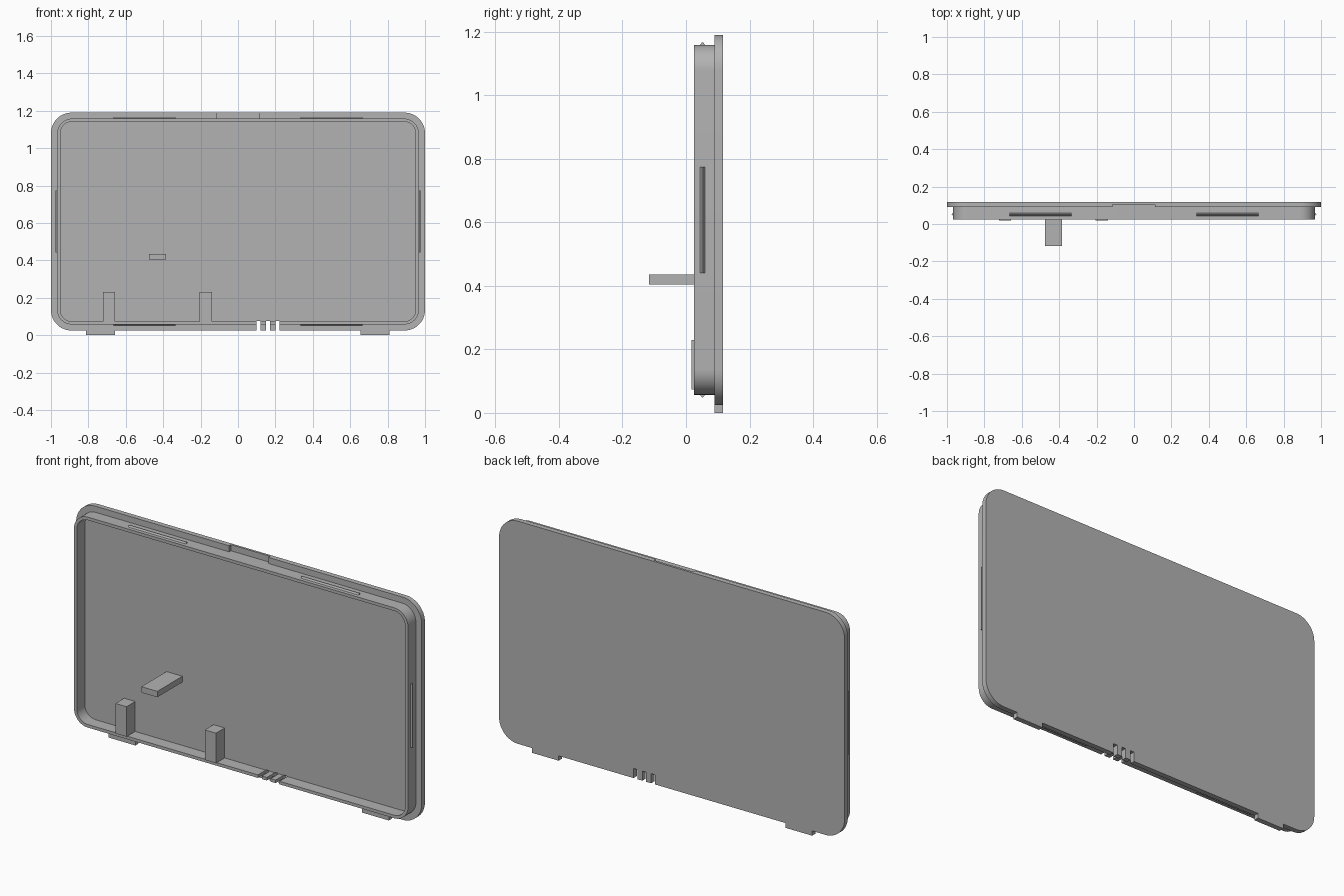
import bpy, bmesh, math
from mathutils import Vector

cube = bpy.data.objects.get("Cube")
if cube:
    bpy.data.objects.remove(cube, do_unlink=True)

grey = bpy.data.materials.new("plain grey")
grey.use_nodes = True
grey.diffuse_color = (0.45, 0.45, 0.45, 1)
grey.node_tree.nodes["Principled BSDF"].inputs["Base Color"].default_value = (0.45, 0.45, 0.45, 1)

MID_Z = 0.6075  # centre height of the panel


def add_object(name, bm):
    bmesh.ops.recalc_face_normals(bm, faces=bm.faces)
    mesh = bpy.data.meshes.new(name)
    bm.to_mesh(mesh)
    bm.free()
    mesh.materials.append(grey)
    obj = bpy.data.objects.new(name, mesh)
    bpy.context.collection.objects.link(obj)
    return obj


def box(name, x0, x1, y0, y1, z0, z1):
    bm = bmesh.new()
    bmesh.ops.create_cube(bm, size=1)
    for v in bm.verts:
        v.co = Vector(((x0 + x1) / 2 + v.co.x * (x1 - x0),
                       (y0 + y1) / 2 + v.co.y * (y1 - y0),
                       (z0 + z1) / 2 + v.co.z * (z1 - z0)))
    return add_object(name, bm)


def rounded_loop(half_w, half_h, radius, steps=12):
    points = []
    for corner, (sx, sz) in enumerate([(1, 1), (-1, 1), (-1, -1), (1, -1)]):
        for i in range(steps + 1):
            a = math.pi / 2 * (corner + i / steps)
            points.append((sx * (half_w - radius) + radius * math.cos(a),
                           MID_Z + sz * (half_h - radius) + radius * math.sin(a)))
    return points


def extrude_loops(name, y0, y1, outer, inner=None):
    """Solid slab from one loop, or a hollow frame from two."""
    bm = bmesh.new()

    def ring(points, y):
        return [bm.verts.new((x, y, z)) for x, z in points]

    def band(a, b):
        for i in range(len(a)):
            j = (i + 1) % len(a)
            bm.faces.new((a[i], a[j], b[j], b[i]))

    front, back = ring(outer, y0), ring(outer, y1)
    band(front, back)
    if inner:
        in_front, in_back = ring(inner, y0), ring(inner, y1)
        band(in_front, in_back)
        band(front, in_front)
        band(back, in_back)
    else:
        bm.faces.new(front)
        bm.faces.new(back)
    return add_object(name, bm)


def cut(target, cutters):
    for cutter in cutters:
        mod = target.modifiers.new("cut", 'BOOLEAN')
        mod.operation = 'DIFFERENCE'
        mod.solver = 'EXACT'
        mod.object = cutter
    graph = bpy.context.evaluated_depsgraph_get()
    mesh = bpy.data.meshes.new_from_object(target.evaluated_get(graph))
    target.modifiers.clear()
    target.data = mesh


def snap_ridge(name, centre, along, out, length):
    """Shallow wedge ridge that sticks out of the rim wall."""
    centre, along, out = Vector(centre), Vector(along), Vector(out)
    depth = Vector((0, 1, 0))
    bm = bmesh.new()
    ends = []
    for s in (-1, 1):
        mid = centre + along * (s * length / 2)
        ends.append([bm.verts.new(mid + depth * d + out * o)
                     for d, o in ((-0.008, 0), (-0.002, 0.008), (0.002, 0.008), (0.008, 0))])
    a, b = ends
    bm.faces.new(a)
    bm.faces.new(b)
    for i in range(4):
        j = (i + 1) % 4
        bm.faces.new((a[i], a[j], b[j], b[i]))
    return add_object(name, bm)


# Back panel and the raised rim around it
panel = extrude_loops("back_panel", 0.09, 0.117, rounded_loop(1, 0.5825, 0.11))
rim = extrude_loops("rim", 0.025, 0.09, rounded_loop(0.967, 0.5505, 0.08),
                    rounded_loop(0.95, 0.5345, 0.063))

# Cable slots in the bottom edge and the pry recess in the top edge
slots = [box("slot_cutter", x, x + 0.022, -0.05, 0.2, -0.05, 0.075) for x in (0.098, 0.149, 0.2)]
recess = box("recess_cutter", -0.115, 0.113, 0.05, 0.105, 1.158, 1.3)
cut(panel, slots + [recess])
cut(rim, slots)
for cutter in slots + [recess]:
    bpy.data.objects.remove(cutter, do_unlink=True)

for obj in (panel, rim):
    bpy.ops.object.select_all(action='DESELECT')
    obj.select_set(True)
    bpy.context.view_layer.objects.active = obj
    bpy.ops.object.shade_smooth_by_angle(angle=math.radians(30))

# Feet under the panel
box("right_foot", -0.812, -0.657, 0.09, 0.117, 0, 0.027)
box("left_foot", 0.655, 0.81, 0.09, 0.117, 0, 0.027)

# Posts and shelf inside the tray
box("outer_post", -0.722, -0.658, 0.018, 0.09, 0.073, 0.23)
box("inner_post", -0.205, -0.14, 0.018, 0.09, 0.073, 0.23)
box("shelf", -0.477, -0.385, -0.117, 0.09, 0.404, 0.435)

# Snap ridges on all four walls
for side, s in (("right", -1), ("left", 1)):
    snap_ridge("top_ridge_" + side, (s * 0.5, 0.052, 1.158), (1, 0, 0), (0, 0, 1), 0.333)
    snap_ridge("bottom_ridge_" + side, (s * 0.5, 0.052, 0.057), (1, 0, 0), (0, 0, -1), 0.333)
    snap_ridge("side_ridge_" + side, (s * 0.967, 0.052, MID_Z), (0, 0, 1), (s, 0, 0), 0.333)
